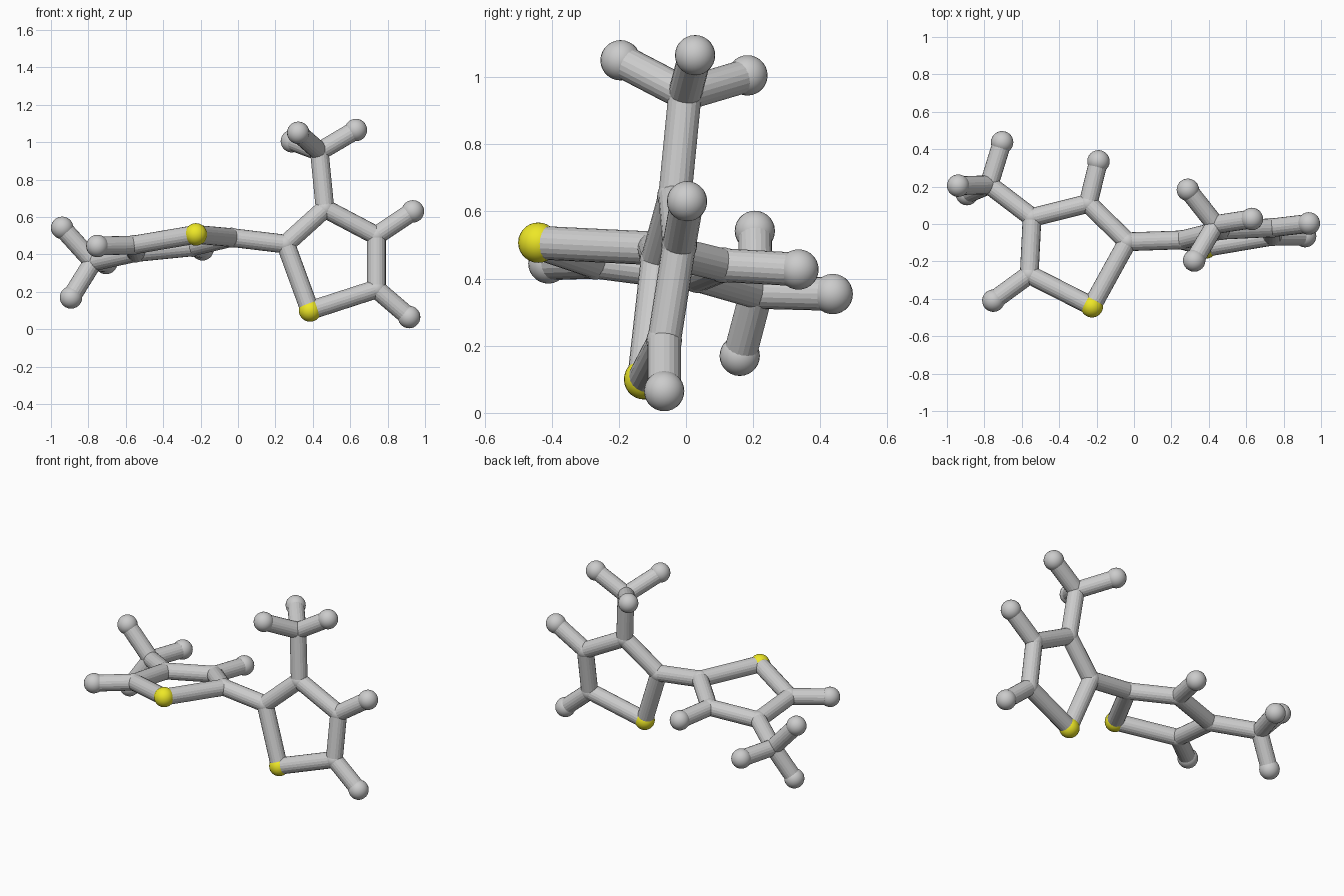
import bpy
from mathutils import Vector

if "Cube" in bpy.data.objects:
    bpy.data.objects.remove(bpy.data.objects["Cube"])

yellow = bpy.data.materials.new("yellow")
yellow.diffuse_color = (0.85, 0.8, 0.02, 1)
yellow.use_nodes = True
yellow.node_tree.nodes["Principled BSDF"].inputs["Base Color"].default_value = yellow.diffuse_color

BALL_R, JOINT_R, BOND_R = 0.06, 0.053, 0.05


def ball(name, p, r, mat=None):
    bpy.ops.mesh.primitive_uv_sphere_add(segments=24, ring_count=14, radius=r, location=p)
    ob = bpy.context.object
    ob.name = name
    bpy.ops.object.shade_smooth()
    if mat:
        ob.data.materials.append(mat)


def bond(name, a, b):
    a, b = Vector(a), Vector(b)
    d = b - a
    bpy.ops.mesh.primitive_cylinder_add(vertices=20, radius=BOND_R, depth=d.length,
                                        location=(a + b) / 2)
    ob = bpy.context.object
    ob.name = name
    ob.rotation_mode = 'QUATERNION'
    ob.rotation_quaternion = d.to_track_quat('Z', 'Y')


def ring_unit(side, ring, branches, methyl_root, methyl, methyl_tips):
    # five-sided ring: the second corner is the yellow ball
    for i, p in enumerate(ring):
        if i == 1:
            ball(side + "_yellow_ball", p, BALL_R, yellow)
        else:
            ball(side + "_ring_joint", p, JOINT_R)
        bond(side + "_ring_rod", p, ring[(i + 1) % 5])
    # single rods ending in balls
    for i, tip in branches:
        bond(side + "_branch_rod", ring[i], tip)
        ball(side + "_branch_ball", tip, BALL_R)
    # three-pronged branch
    ball(side + "_prong_joint", methyl, JOINT_R)
    bond(side + "_prong_stem", ring[methyl_root], methyl)
    for tip in methyl_tips:
        bond(side + "_prong_rod", methyl, tip)
        ball(side + "_prong_ball", tip, BALL_R)


# upright ring on the right
right = [(0.255, -0.085, 0.455), (0.385, -0.125, 0.10), (0.74, -0.065, 0.215),
         (0.74, -0.02, 0.50), (0.465, -0.033, 0.645)]
ring_unit("right", right,
          [(2, (0.915, -0.065, 0.065)), (3, (0.935, 0.003, 0.63))],
          4, (0.435, -0.003, 0.95),
          [(0.63, 0.027, 1.065), (0.322, -0.195, 1.05), (0.288, 0.183, 1.005)])

# flat ring on the left
left = [(-0.035, -0.095, 0.49), (-0.225, -0.44, 0.507), (-0.56, -0.27, 0.45),
        (-0.545, 0.035, 0.41), (-0.245, 0.11, 0.44)]
ring_unit("left", left,
          [(2, (-0.752, -0.41, 0.445)), (4, (-0.19, 0.335, 0.427))],
          3, (-0.775, 0.21, 0.36),
          [(-0.94, 0.205, 0.542), (-0.893, 0.16, 0.17), (-0.705, 0.437, 0.354)])

# rod joining the two rings
bond("linking_rod", right[0], left[0])
